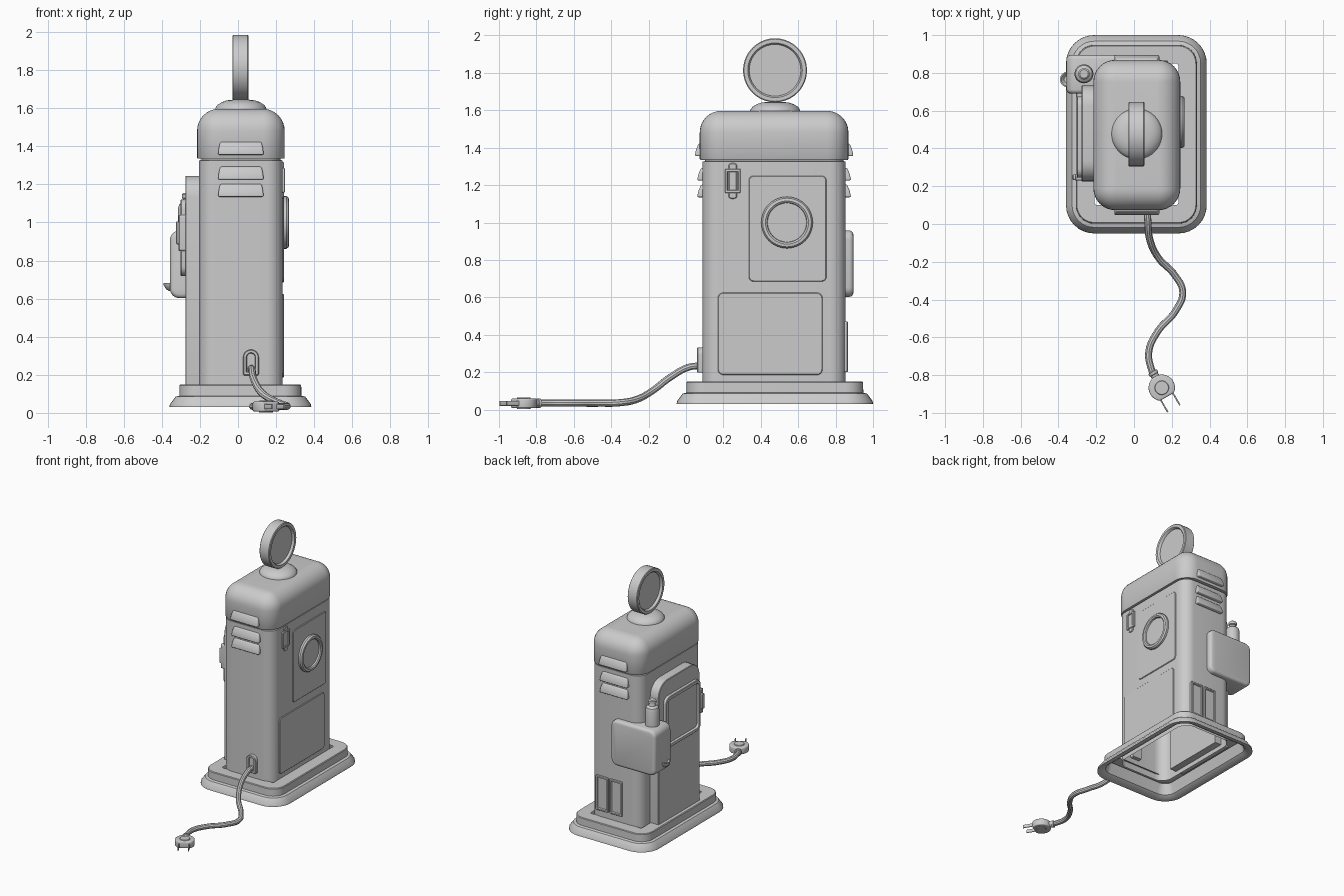
import bpy, bmesh, math
from mathutils import Vector

if "Cube" in bpy.data.objects:
    bpy.data.objects.remove(bpy.data.objects["Cube"])

AX = {'x': lambda u, v, d: (d, u, v), 'y': lambda u, v, d: (u, d, v), 'z': lambda u, v, d: (u, v, d)}


def rr(cu, cv, w, h, rt, rb=None, seg=6):
    """Rounded rectangle outline with top and bottom corner radii."""
    rb = rt if rb is None else rb
    pts = []
    for i, (sx, sy) in enumerate([(1, 1), (-1, 1), (-1, -1), (1, -1)]):
        r = max(rt if sy > 0 else rb, 0.002)
        for k in range(seg + 1):
            a = math.pi / 2 * (i + k / seg)
            pts.append((cu + sx * (w / 2 - r) + r * math.cos(a), cv + sy * (h / 2 - r) + r * math.sin(a)))
    return pts


def circ(cu, cv, r, n=40):
    return [(cu + r * math.cos(2 * math.pi * i / n), cv + r * math.sin(2 * math.pi * i / n)) for i in range(n)]


def loft(name, sections, axis, caps=(True, True), bevel=0):
    """Skin matching outlines, each given as (outline, depth along axis)."""
    bm = bmesh.new()
    rings = [[bm.verts.new(AX[axis](u, v, d)) for u, v in pts] for pts, d in sections]
    n = len(rings[0])
    for a, b in zip(rings, rings[1:]):
        for i in range(n):
            bm.faces.new((a[i], a[(i + 1) % n], b[(i + 1) % n], b[i]))
    if caps[0]:
        bm.faces.new(rings[0][::-1])
    if caps[1]:
        bm.faces.new(rings[-1])
    bmesh.ops.recalc_face_normals(bm, faces=bm.faces)
    me = bpy.data.meshes.new(name)
    bm.to_mesh(me)
    bm.free()
    ob = bpy.data.objects.new(name, me)
    bpy.context.collection.objects.link(ob)
    if bevel:
        m = ob.modifiers.new('bevel', 'BEVEL')
        m.width, m.segments, m.limit_method = bevel, 3, 'ANGLE'
    return ob


def lathe(name, cu, cv, prof, axis, caps=(True, True)):
    return loft(name, [(circ(cu, cv, r), d) for r, d in prof], axis, caps)


def stack(name, cx, cy, w, h, r, steps, caps):
    """Rounded-rectangle tower from (inset, z) steps."""
    return loft(name, [(rr(cx, cy, w - 2 * i, h - 2 * i, max(r - i, .015), seg=8), z) for i, z in steps], 'z', caps)


def plate(name, c, w, h, rt, d0, d1, axis, rb=None, rim=0, floor=0):
    """Raised plate; with rim it gets a sunken centre at depth floor."""
    e = .004
    s = math.copysign(e, d1 - d0)
    rb = rt if rb is None else rb
    f = lambda i: rr(*c, w - 2 * i, h - 2 * i, rt - i, rb - i)
    secs = [(f(0), d0), (f(0), d1 - s), (f(e), d1)]
    if rim:
        secs += [(f(rim), d1), (f(rim + e), floor)]
    return loft(name, secs, axis)


CX, CY = .015, .471

# Hollow stepped base
stack('base', .0125, .475, .745, 1.05, .15,
      [(.085, .13), (.06, .05), (.03, .03), (0, .03), (.002, .045), (.032, .085), (.052, .09),
       (.053, .145), (.058, .15), (.15, .15)], (False, False))

# Body, open underneath
stack('body', CX, CY, .44, .765, .085, [(0, .1), (0, 1.325), (.012, 1.328), (.012, 1.345)], (False, True))

# Rounded hood
R = .115
hood = [(.012, 1.335), (.003, 1.335), (0, 1.34), (0, 1.46)]
hood += [(R * (1 - math.cos(a)), 1.482 + R * math.sin(a)) for a in [math.pi / 2 * k / 8 for k in range(9)]]
stack('hood', CX, CY, .46, .795, .115, hood, (True, True))

# Globe mount and round sign
lathe('sign_mount', CX, .477, [(.135, 1.585), (.133, 1.603), (.122, 1.618), (.1, 1.632), (.075, 1.641), (.04, 1.645)], 'z')
half = [(.138, .024), (.142, .039), (.146, .0425), (.166, .0425), (.171, .038)]
prof = [(r, .0125 - d) for r, d in half] + [(r, .0125 + d) for r, d in half[::-1]]
lathe('round_sign', .476, 1.814, prof, 'x')

# Louvres on front and back
for z, out in ((1.355, .425), (1.225, .412), (1.135, .412)):
    for s, side in ((-1, 'front'), (1, 'back')):
        secs = []
        for dz, hw, o in ((0, .12, out), (.035, .116, out - .008), (.068, .108, out - .022)):
            y0, y1 = CY + s * .33, CY + s * o
            secs.append(([(CX - hw, y0), (CX + hw, y0), (CX + hw, y1), (CX - hw, y1)], z + dz))
        loft(side + '_louvre', secs, 'z', bevel=.008)

# Right side panels, dial and latch
plate('upper_door', (.543, .967), .415, .565, .025, .22, .241, 'x')
plate('lower_door', (.45, .405), .56, .44, .03, .22, .241, 'x')
lathe('dial', .54, 1.0, [(.138, .22), (.138, .255), (.13, .266), (.115, .268), (.106, .262), (.104, .25)], 'x')
plate('latch_plate', (.25, 1.222), .085, .13, .008, .22, .247, 'x', rim=.013, floor=.24)
plate('latch_tabs', (.25, 1.222), .045, .19, .015, .22, .242, 'x')

# Left side housing with window and latch
plate('side_housing', (.48, .69), .51, 1.11, .11, -.15, -.277, 'x', rb=.005)
plate('window_frame', (.46, .92), .43, .4, .05, -.27, -.302, 'x', rim=.025, floor=-.285)
plate('hose_hook', (.247, .945), .035, .19, .012, -.26, -.312, 'x')
plate('hook_centre', (.247, .945), .03, .12, .01, -.3, -.325, 'x')

# Corner tank with bottle and spout
loft('tank', [(rr(-.165, .78, .385, .355, .05), y) for y in (.69, .895)], 'y', bevel=.022)
lathe('bottle', -.265, .795, [(.05, .93), (.05, 1.075), (.044, 1.095), (.026, 1.108), (.022, 1.125),
                              (.03, 1.128), (.03, 1.148), (.022, 1.155)], 'z')
lathe('spout', -.35, .765, [(.012, .64), (.028, .65), (.04, .67), (.042, .682), (.035, .682), (.02, .665)], 'z')

# Back access doors
for x in (.005, .125):
    plate('back_door', (x, .335), .11, .27, .008, .83, .866, 'y', rim=.014, floor=.857)

# Cord outlet
plate('cord_outlet', (.068, .265), .082, .135, .04, .12, .06, 'y', rb=.006, rim=.016, floor=.075)

# Power cord
path = [(.068, .09, .232), (.073, .02, .228), (.083, -.08, .175), (.13, -.18, .1), (.215, -.27, .052),
        (.258, -.36, .036), (.22, -.46, .034), (.125, -.57, .034), (.078, -.68, .034), (.1, -.8, .034)]
cu = bpy.data.curves.new('power_cord', 'CURVE')
cu.dimensions, cu.bevel_depth, cu.bevel_resolution, cu.use_fill_caps = '3D', .019, 3, True
sp = cu.splines.new('BEZIER')
sp.bezier_points.add(len(path) - 1)
for p, co in zip(sp.bezier_points, path):
    p.co = co
    p.handle_left_type = p.handle_right_type = 'AUTO'
bpy.context.collection.objects.link(bpy.data.objects.new('power_cord', cu))

# Plug, collar and prongs, built along local +x then turned
arc = [math.radians(38 + 284 * k / 24) for k in range(25)]
body = [(.07 * math.cos(a), .07 * math.sin(a)) for a in arc]
parts = [loft('plug', [(body, -.026), (body, .026)], 'z', bevel=.008),
         lathe('plug_collar', 0, 0, [(.02, -.1), (.026, -.097), (.026, -.083), (.022, -.08), (.022, -.05)], 'x'),
         lathe('plug_boss', 0, 0, [(.035, -.031), (.038, -.025), (.038, .025), (.035, .031)], 'z')]
for s in (-1, 1):
    parts.append(loft('prong', [(rr(s * .037, 0, .008, .026, .003, seg=2), d) for d in (.04, .128)], 'x'))
for ob in parts:
    ob.location = (.147, -.867, .033)
    ob.rotation_euler.z = math.radians(-60)

# Make everything mesh and smooth the curved faces
bpy.ops.object.select_all(action='SELECT')
bpy.context.view_layer.objects.active = parts[0]
bpy.ops.object.convert(target='MESH')
bpy.ops.object.select_all(action='SELECT')
bpy.ops.object.shade_smooth_by_angle(angle=math.radians(35))
